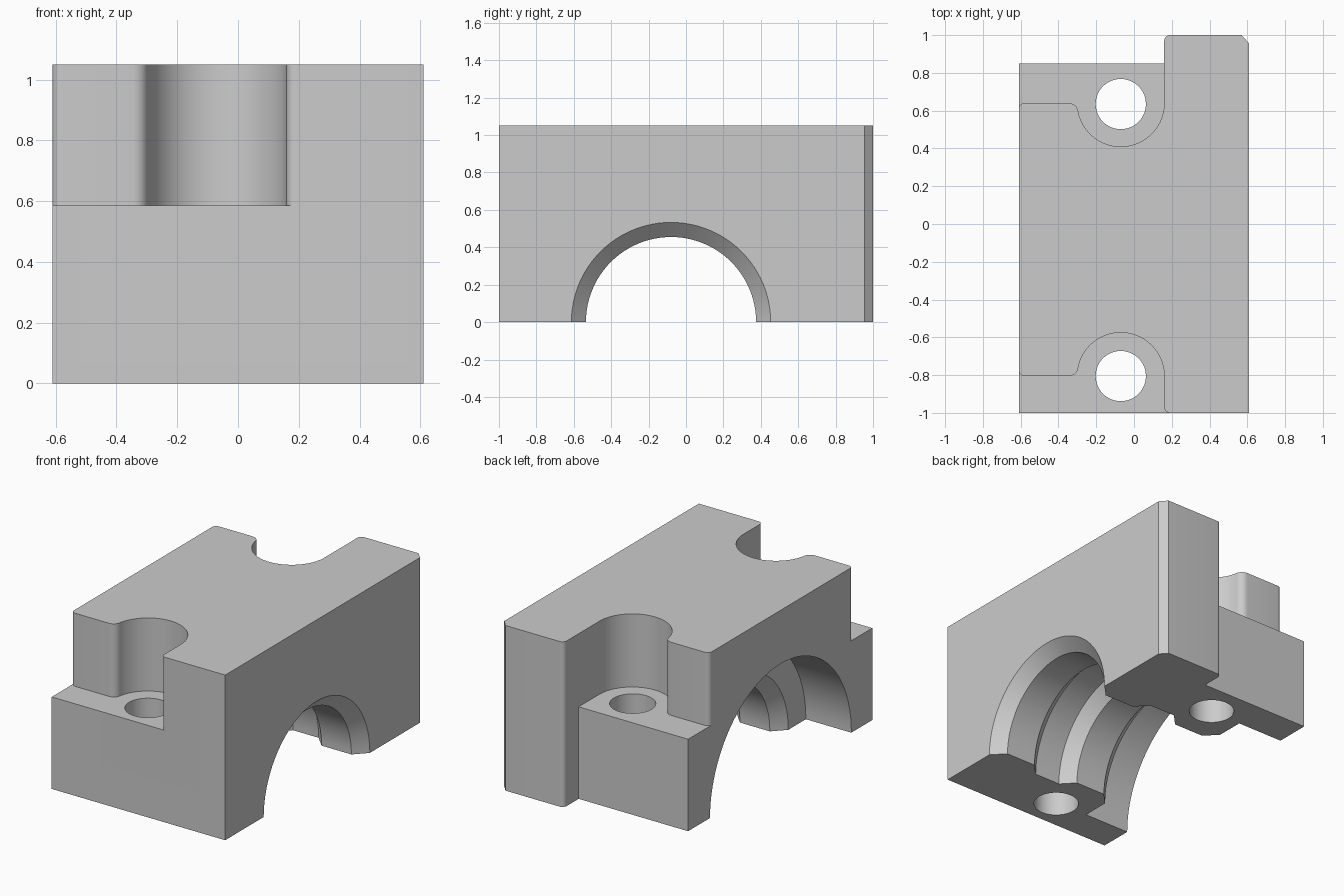
import bpy
import bmesh
from math import cos, sin, pi, radians
from mathutils import Vector

if "Cube" in bpy.data.objects:
    bpy.data.objects.remove(bpy.data.objects["Cube"])

WIDE, TOP, LEDGE = 0.61, 1.05, 0.585
BOLT_X, BOLT_Y = -0.07, (-0.805, 0.635)
BORE_Y = -0.08

grey = bpy.data.materials.new("plain grey")
grey.use_nodes = True
grey.diffuse_color = (0.6, 0.6, 0.6, 1)
grey.node_tree.nodes["Principled BSDF"].inputs["Base Color"].default_value = (0.6, 0.6, 0.6, 1)


def arc(cx, cy, r, start, end, steps=8):
    angles = [radians(start + (end - start) * i / steps) for i in range(steps + 1)]
    return [(cx + r * cos(a), cy + r * sin(a)) for a in angles]


def finish(bm, name):
    bmesh.ops.recalc_face_normals(bm, faces=bm.faces)
    mesh = bpy.data.meshes.new(name)
    bm.to_mesh(mesh)
    bm.free()
    obj = bpy.data.objects.new(name, mesh)
    mesh.materials.append(grey)
    bpy.context.collection.objects.link(obj)
    return obj


def prism(name, outline, low, high):
    bm = bmesh.new()
    face = bm.faces.new([bm.verts.new((x, y, low)) for x, y in outline])
    side = bmesh.ops.extrude_face_region(bm, geom=[face])["geom"]
    moved = [v for v in side if isinstance(v, bmesh.types.BMVert)]
    bmesh.ops.translate(bm, verts=moved, vec=Vector((0, 0, high - low)))
    return finish(bm, name)


def lathe_x(name, profile, sides):
    # Solid of revolution about the bore axis, with capped ends
    bm = bmesh.new()
    rings = [[bm.verts.new((x, BORE_Y + r * cos(2 * pi * i / sides), r * sin(2 * pi * i / sides)))
              for i in range(sides)] for x, r in profile]
    for a, b in zip(rings, rings[1:]):
        for i in range(sides):
            j = (i + 1) % sides
            bm.faces.new((a[i], a[j], b[j], b[i]))
    bm.faces.new(rings[0])
    bm.faces.new(rings[-1])
    return finish(bm, name)


# Block with one chamfered and one rounded rear corner
outline = [(-WIDE, -1), (WIDE, -1), (WIDE, 0.955), (0.57, 1)]
outline += arc(0.19, 0.97, 0.03, 90, 180) + [(0.16, 0.85), (-WIDE, 0.85)]
cap = prism("bearing_cap", outline, 0, TOP)


# Bolt pockets above the ledge, scooped around each bolt
def pocket(name, cy, wall, outer_end):
    s = 1 if wall < 0 else -1
    pts = [(-0.7, -0.03), (-WIDE, -0.03)]
    pts = [(-0.7, 0.03)] + arc(-WIDE + 0.03, 0.03, 0.03, 180, 270)
    pts += arc(-0.345, 0.05, 0.05, 270, 350)
    pts += arc(BOLT_X, 0, 0.23, 167, 0, 40)
    pts = [(x, wall + s * y) for x, y in pts]
    return prism(name, pts + outer_end, LEDGE, TOP + 0.2)


front_end = arc(0.19, -0.97, 0.03, 180, 270) + [(0.19, -1.1), (-0.7, -1.1)]
rear_end = [(0.16, 0.85), (0.1, 0.95), (-0.7, 0.95)]
cutters = [pocket("front_pocket", BOLT_Y[0], -0.805, front_end),
           pocket("rear_pocket", BOLT_Y[1], 0.64, rear_end)]

# Bolt holes
for y in BOLT_Y:
    cutters.append(prism("bolt_hole", arc(BOLT_X, y, 0.133, 0, 360, 48)[:-1], -0.1, TOP + 0.1))

# Stepped bore: chamfered lands, a middle groove and a wide counterbore
LAND, GROOVE, WELL = 0.455, 0.533, 0.71
depths = [(-0.1, GROOVE + 0.1), (0.075, LAND), (0.285, LAND), (0.36, GROOVE),
          (0.54, GROOVE), (0.615, LAND), (0.825, LAND), (0.9, GROOVE),
          (0.9, WELL), (1.4, WELL)]
depths[0] = (-0.1, GROOVE + 0.104)
cutters.append(lathe_x("bore", [(WIDE - d, r) for d, r in depths], 96))

for cutter in cutters:
    cutter.hide_render = True
    mod = cap.modifiers.new(cutter.name, "BOOLEAN")
    mod.operation = "DIFFERENCE"
    mod.solver = "EXACT"
    mod.object = cutter

# Apply the cuts, discard the cutters and smooth the curved walls
bpy.ops.object.select_all(action="DESELECT")
cap.select_set(True)
bpy.context.view_layer.objects.active = cap
for mod in list(cap.modifiers):
    bpy.ops.object.modifier_apply(modifier=mod.name)
for cutter in cutters:
    bpy.data.objects.remove(cutter)
bpy.ops.object.shade_smooth_by_angle(angle=radians(25))
